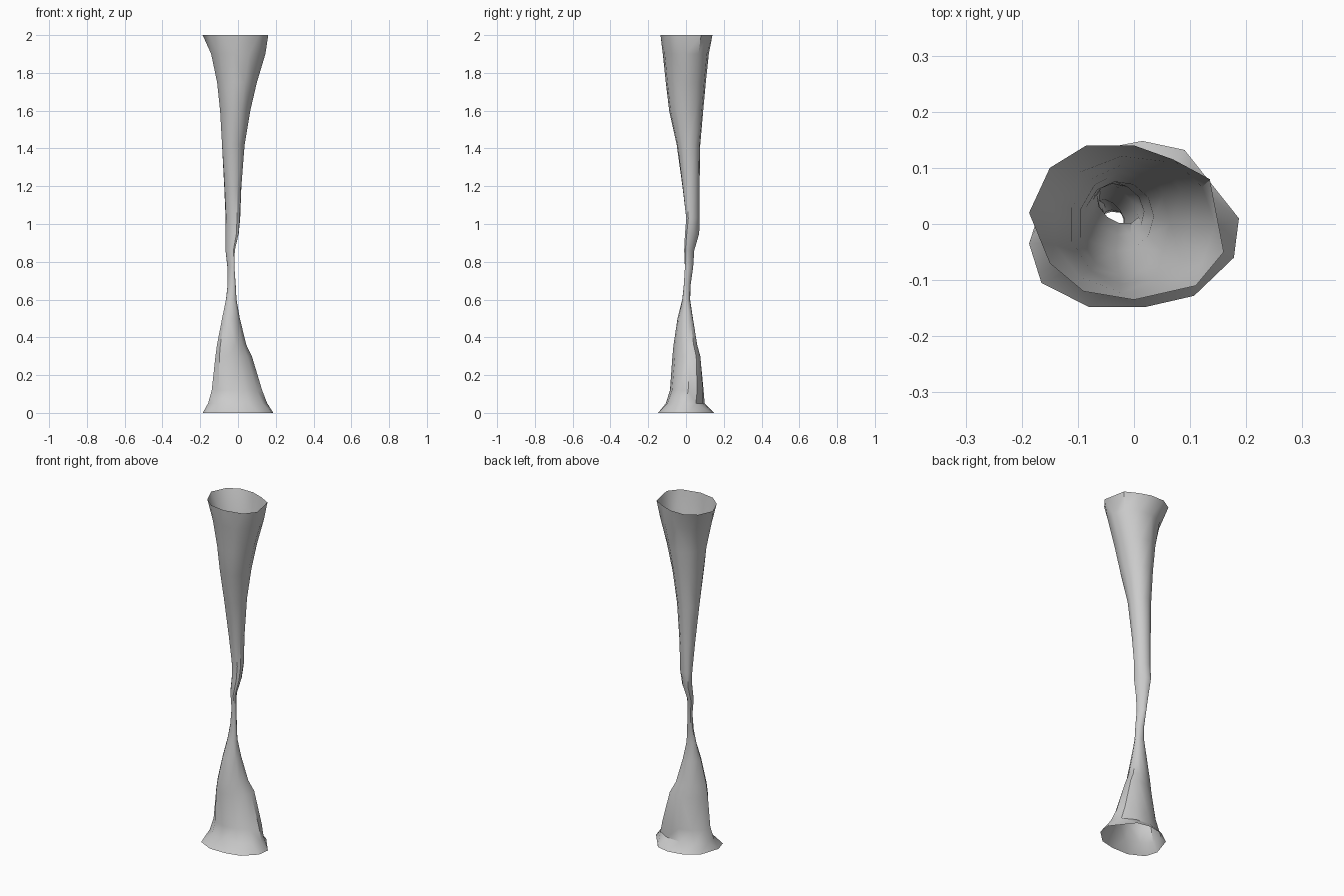
import bpy, bmesh
from math import sin, cos, pi

SIDES = 11

# Irregular open rims (x, y), counter-clockwise from the right
bottom_rim = [(.187, .01), (.09, .132), (.015, .148), (-.08, .13), (-.15, .08), (-.187, -.035),
              (-.165, -.105), (-.08, -.148), (.02, -.148), (.107, -.128), (.178, -.06)]
top_rim = [(.16, -.05), (.135, .08), (.07, .115), (0, .14), (-.085, .14), (-.15, .1),
           (-.187, .02), (-.15, -.07), (-.09, -.12), (0, -.135), (.11, -.11)]

# Cross-sections: height, x min, x max, y min, y max, diagonal lean
sections = [
    (.05, -.165, .155, -.108, .100, .0),
    (.12, -.142, .128, -.085, .095, .15),
    (.30, -.120, .075, -.072, .078, .35),
    (.36, -.112, .045, -.066, .062, .3),
    (.50, -.085, .010, -.045, .038, .2),
    (.60, -.065, -.008, -.020, .022, .0),
    (.68, -.055, -.012, -.012, .025, -.3),
    (.77, -.056, -.018, -.006, .038, -.6),
    (.86, -.066, -.016, -.010, .044, -.6),
    (.95, -.066, .005, -.006, .070, -.5),
    (1.03, -.066, .012, .000, .072, -.3),
    (1.20, -.074, .018, -.020, .072, -.15),
    (1.42, -.087, .035, -.050, .076, .0),
    (1.60, -.098, .065, -.090, .092, .0),
    (1.75, -.115, .100, -.108, .106, .0),
    (1.90, -.148, .145, -.124, .122, .0),
]


def leaning_oval(x0, x1, y0, y1, lean):
    """Oval that fills the given box, leaning along one diagonal."""
    ring = []
    for k in range(SIDES):
        t = 2 * pi * k / SIDES
        ring.append(((x0 + x1) / 2 + (x1 - x0) / 2 * cos(t - lean / 2),
                     (y0 + y1) / 2 + (y1 - y0) / 2 * sin(t + lean / 2)))
    return ring


rings = [(0, bottom_rim)]
rings += [(s[0], leaning_oval(*s[1:])) for s in sections]
rings.append((2, top_rim))

# Loft the open, pinched tube
bm = bmesh.new()
loops = [[bm.verts.new((x, y, z)) for x, y in ring] for z, ring in rings]
for low, high in zip(loops, loops[1:]):
    for k in range(SIDES):
        n = (k + 1) % SIDES
        bm.faces.new((low[k], low[n], high[n], high[k]))
bmesh.ops.triangulate(bm, faces=bm.faces[:])
mesh = bpy.data.meshes.new("pinched_tube")
bm.to_mesh(mesh)
bm.free()

tube = bpy.data.objects.new("pinched_tube", mesh)
bpy.context.collection.objects.link(tube)
bpy.context.view_layer.objects.active = tube
tube.select_set(True)
bpy.ops.object.shade_smooth_by_angle(angle=0.7)
